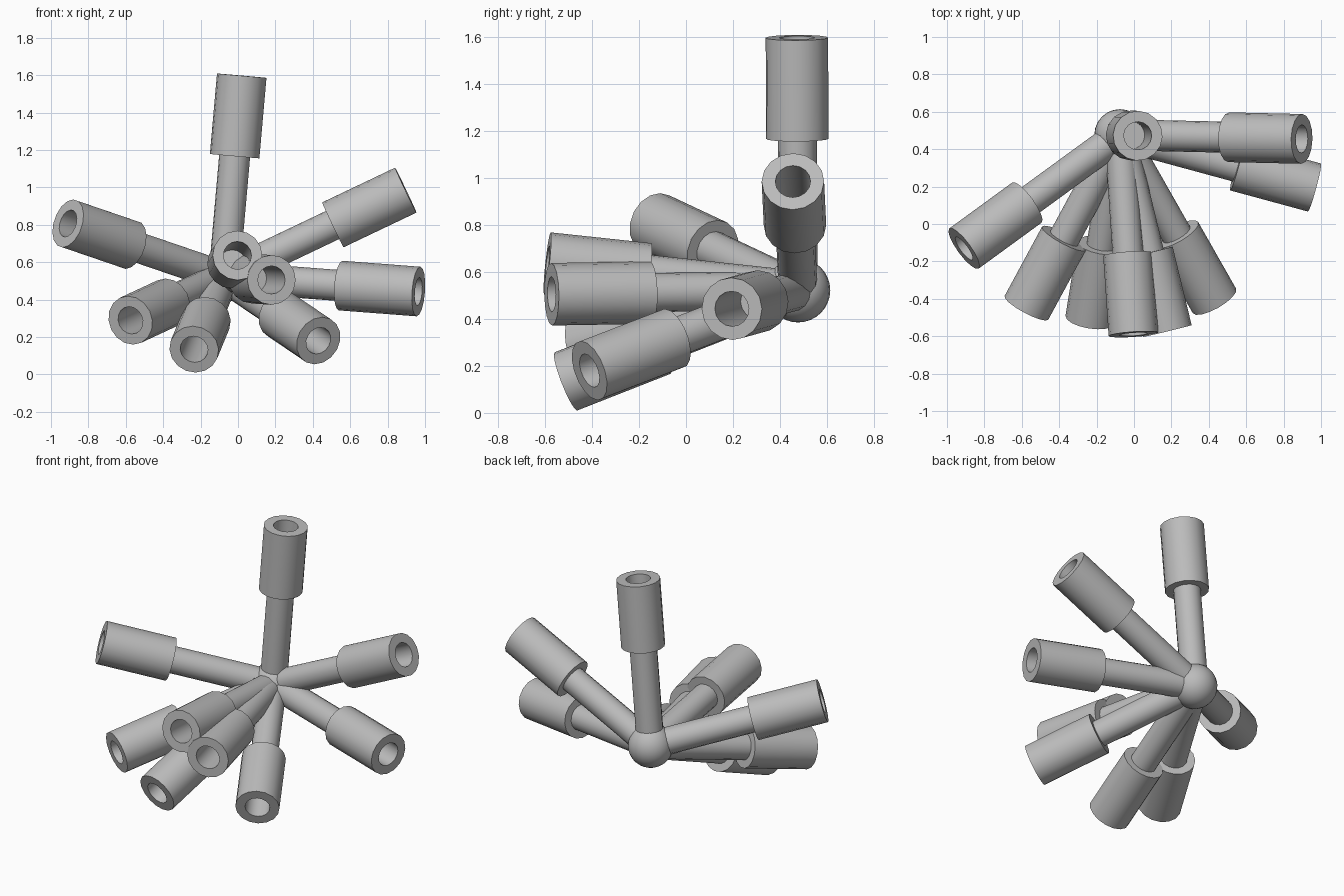
import bpy
import bmesh
import math
from mathutils import Vector

cube = bpy.data.objects.get("Cube")
if cube:
    bpy.data.objects.remove(cube, do_unlink=True)

HUB = Vector((-0.075, 0.477, 0.522))
HUB_R, ROD_R, CUP_R, HOLE_R = 0.137, 0.083, 0.133, 0.075
CUP_LEN, SIDES = 0.432, 16

grey = bpy.data.materials.new("grey")
grey.use_nodes = True
colour = (0.5, 0.5, 0.5, 1)
grey.diffuse_color = colour
grey.node_tree.nodes["Principled BSDF"].inputs["Base Color"].default_value = colour


def finish(name, bm):
    """Turn a bmesh into a smooth-shaded object with sharp rims."""
    bmesh.ops.recalc_face_normals(bm, faces=bm.faces)
    mesh = bpy.data.meshes.new(name)
    bm.to_mesh(mesh)
    bm.free()
    mesh.materials.append(grey)
    obj = bpy.data.objects.new(name, mesh)
    bpy.context.collection.objects.link(obj)
    bpy.ops.object.select_all(action='DESELECT')
    obj.select_set(True)
    bpy.context.view_layer.objects.active = obj
    bpy.ops.object.shade_smooth_by_angle(angle=math.radians(40))
    return obj


def turned(name, profile, tip):
    """Lathe a (radius, distance) profile about the line from the hub to tip."""
    bm = bmesh.new()
    rings = []
    for r, d in profile:
        rings.append([bm.verts.new((r * math.cos(2 * math.pi * i / SIDES),
                                    r * math.sin(2 * math.pi * i / SIDES), d))
                      for i in range(SIDES)])
    for a, b in zip(rings, rings[1:]):
        for i in range(SIDES):
            j = (i + 1) % SIDES
            bm.faces.new((a[i], a[j], b[j], b[i]))
    bm.faces.new(rings[0])
    bm.faces.new(rings[-1])
    obj = finish(name, bm)
    obj.location = HUB
    obj.rotation_mode = 'QUATERNION'
    obj.rotation_quaternion = (tip - HUB).to_track_quat('Z', 'Y')
    return obj


# Central ball
bm = bmesh.new()
bmesh.ops.create_uvsphere(bm, u_segments=24, v_segments=16, radius=HUB_R)
finish("hub_ball", bm).location = HUB

# Centre of each socket mouth
tips = {
    "top": (0.02, 0.472, 1.597),
    "upper_left": (0.897, 0.455, 0.985),
    "left": (0.965, 0.195, 0.443),
    "right": (-0.909, -0.131, 0.807),
    "lower_right": (-0.575, -0.448, 0.289),
    "bottom": (-0.235, -0.511, 0.134),
    "lower_left": (0.43, -0.411, 0.18),
    "front_upper": (-0.003, -0.59, 0.636),
    "front_lower": (0.179, -0.572, 0.505),
}

# Each arm is a plain rod ending in a hollow socket
for name, point in tips.items():
    tip = Vector(point)
    end = (tip - HUB).length
    start = end - CUP_LEN
    turned(name + "_rod", [(ROD_R, 0), (ROD_R, start + 0.01)], tip)
    turned(name + "_socket", [(CUP_R, start), (CUP_R, end), (HOLE_R, end),
                              (HOLE_R, start + 0.012)], tip)
